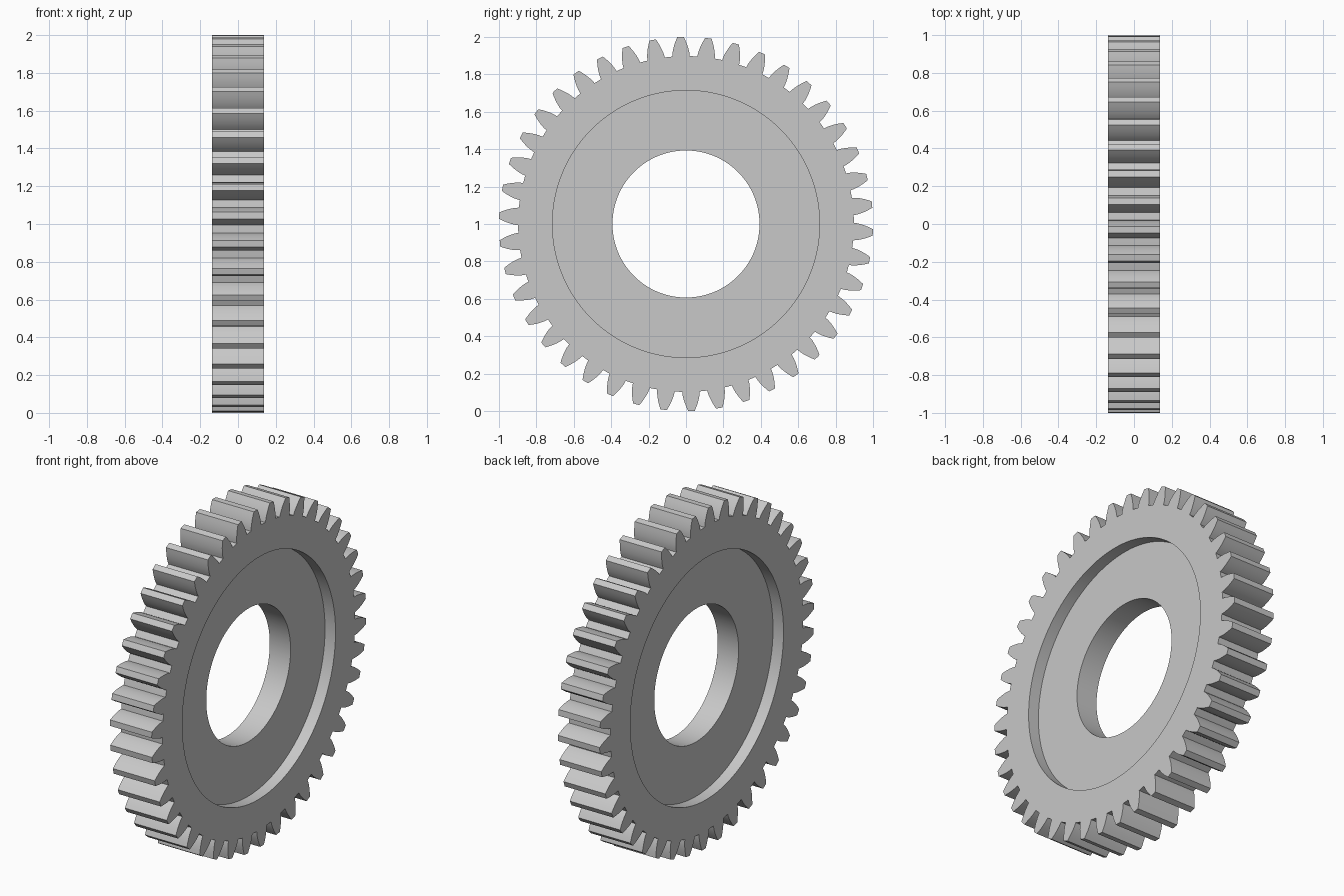
import bpy, bmesh, math

cube = bpy.data.objects.get("Cube")
if cube:
    bpy.data.objects.remove(cube, do_unlink=True)

# Gear proportions
TEETH = 42
MODULE = 1 / (TEETH / 2 + 1)
TIP, PITCH, ROOT = 1.0, MODULE * TEETH / 2, MODULE * (TEETH / 2 - 1.25)
PRESSURE = math.radians(20)
BASE = PITCH * math.cos(PRESSURE)
RECESS, BORE = 0.714, 0.393
HALF_RIM, HALF_WEB = 0.1365, 0.068
TURN = math.radians(-1.7)
FLANK_STEPS = 5


def inv(a):
    return math.tan(a) - a


def half_angle(r):
    """Half the angular tooth thickness at radius r, on an involute flank."""
    a = math.acos(min(1, BASE / r))
    return math.pi / (2 * TEETH) + inv(PRESSURE) - inv(a)


# Outline of one tooth as (angle, radius), rising flank, tip, falling flank, root
radii = [ROOT + (TIP - ROOT) * i / FLANK_STEPS for i in range(FLANK_STEPS + 1)]
rise = [(-half_angle(r), r) for r in radii]
fall = [(-a, r) for a, r in reversed(rise)]
tooth = rise + [(0, TIP)] + fall + [(math.pi / TEETH, ROOT)]
outline = [(TURN + math.tau * k / TEETH + a, r) for k in range(TEETH) for a, r in tooth]

# Cross-section of the wheel: (x, radius), with None for the toothed outline
section = [(HALF_RIM, None), (HALF_RIM, RECESS), (HALF_WEB, RECESS), (HALF_WEB, BORE)]
section += [(-x, r) for x, r in reversed(section)]

bm = bmesh.new()
rings = [[bm.verts.new((x, (r or ro) * math.sin(a), 1 + (r or ro) * math.cos(a)))
          for a, ro in outline] for x, r in section]
count = len(outline)
for j, ring in enumerate(rings):
    nxt = rings[(j + 1) % len(rings)]
    for i in range(count):
        k = (i + 1) % count
        bm.faces.new((ring[i], ring[k], nxt[k], nxt[i]))
bmesh.ops.recalc_face_normals(bm, faces=bm.faces)

mesh = bpy.data.meshes.new("spur_gear")
bm.to_mesh(mesh)
bm.free()
gear = bpy.data.objects.new("spur_gear", mesh)
bpy.context.collection.objects.link(gear)

# Plain grey metal
grey = bpy.data.materials.new("grey_metal")
grey.use_nodes = True
colour = (0.58, 0.58, 0.58, 1)
grey.diffuse_color = colour
grey.node_tree.nodes["Principled BSDF"].inputs["Base Color"].default_value = colour
mesh.materials.append(grey)

# Round bore and flanks, crisp edges
bpy.ops.object.select_all(action="DESELECT")
gear.select_set(True)
bpy.context.view_layer.objects.active = gear
bpy.ops.object.shade_smooth_by_angle(angle=math.radians(25))
